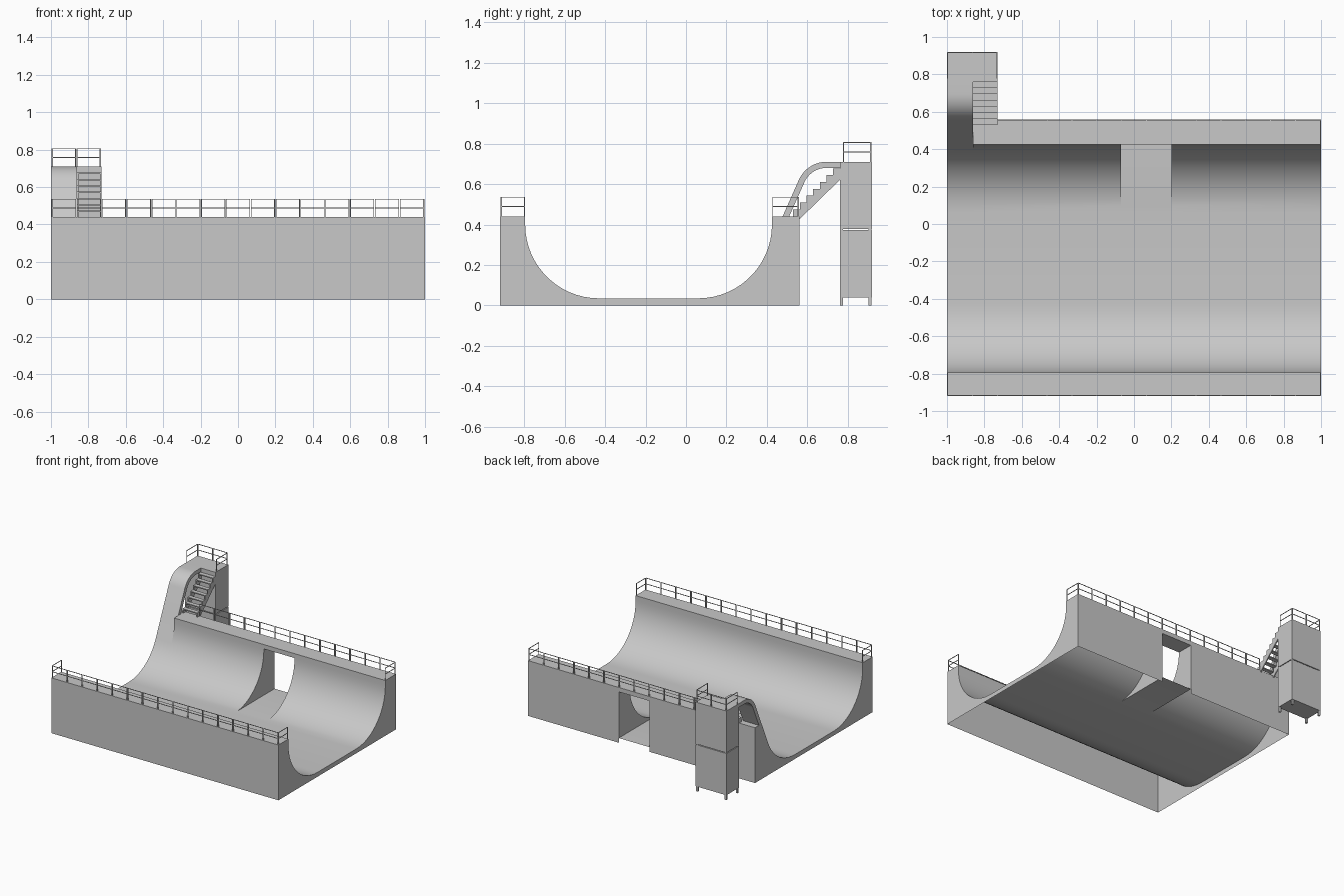
import bpy, bmesh
from math import sin, cos, radians
from mathutils import Vector

cube = bpy.data.objects.get("Cube")
if cube:
    bpy.data.objects.remove(cube, do_unlink=True)

grey = bpy.data.materials.new("plain_grey")
grey.use_nodes = True
GREY = (0.58, 0.58, 0.58, 1)
grey.diffuse_color = GREY
grey.node_tree.nodes["Principled BSDF"].inputs["Base Color"].default_value = GREY


def finish(name, bm, smooth=False):
    mesh = bpy.data.meshes.new(name)
    bm.to_mesh(mesh)
    bm.free()
    obj = bpy.data.objects.new(name, mesh)
    bpy.context.collection.objects.link(obj)
    mesh.materials.append(grey)
    if smooth:
        bpy.ops.object.select_all(action='DESELECT')
        obj.select_set(True)
        bpy.context.view_layer.objects.active = obj
        bpy.ops.object.shade_smooth_by_angle(angle=radians(30))
    return obj


def box(bm, lo, hi):
    lo, hi = Vector(lo), Vector(hi)
    geo = bmesh.ops.create_cube(bm, size=1)
    for v in geo["verts"]:
        v.co = Vector([c * s for c, s in zip(v.co, hi - lo)]) + (lo + hi) / 2


def strip(bm, profile, x0, x1):
    """Sweep an open (y, z) profile along x."""
    rows = [[bm.verts.new((x, y, z)) for x in (x0, x1)] for y, z in profile]
    for a, b in zip(rows, rows[1:]):
        bm.faces.new((a[0], a[1], b[1], b[0]))


def cap(bm, profile, x, plus):
    """Flat end wall; profile runs clockwise seen from +x."""
    pts = profile[::-1] if plus else profile
    bm.faces.new([bm.verts.new((x, y, z)) for y, z in pts])


def slab(bm, profile, x0, x1):
    """Closed prism from a clockwise (y, z) profile."""
    strip(bm, profile + profile[:1], x0, x1)
    cap(bm, profile, x0, False)
    cap(bm, profile, x1, True)


# Main dimensions
DECK, TOP, R, CZ = 0.44, 0.71, 0.365, 0.40
FRONT, BACK, TOWER_Y, TOWER_BACK = -0.92, 0.56, 0.76, 0.92
ROLL_X, GAP_L, GAP_R, TOWER_X = -0.86, -0.07, 0.20, -0.73
STEEP = radians(66)

# Half pipe profile pieces
angles = [radians(6 * i) for i in range(16)]
front_arc = [(-0.43 - R * sin(a), CZ - R * cos(a)) for a in reversed(angles)]
back_arc = [(0.06 + R * sin(a), CZ - R * cos(a)) for a in angles]
front_part = [(FRONT, 0), (FRONT, DECK), (front_arc[0][0], DECK)] + front_arc
lip = (back_arc[-1][0], DECK)
back_end = [(BACK, DECK), (BACK, 0)]
full = front_part + back_arc + [lip] + back_end
join = back_arc[11]
roll_lip = (join[0] + (DECK - join[1]) * cos(STEEP) / sin(STEEP), DECK)
roll = front_part + back_arc[:12] + [roll_lip] + back_end
floor_z = back_arc[1][1]
passage = front_part + back_arc[:2] + [(BACK, floor_z)]

# Half pipe shell, open underneath, with a passage through the back bank
bm = bmesh.new()
strip(bm, roll, -1, ROLL_X)
strip(bm, full, ROLL_X, GAP_L)
strip(bm, passage, GAP_L, GAP_R)
strip(bm, full, GAP_R, 1)
cap(bm, roll, -1, False)
cap(bm, full, 1, True)
passage_wall = back_arc[1:] + [lip, (BACK, DECK), (BACK, floor_z)]
cap(bm, passage_wall, GAP_L, True)
cap(bm, passage_wall, GAP_R, False)
cap(bm, back_arc[11:] + [lip, roll_lip], ROLL_X, False)
bmesh.ops.remove_doubles(bm, verts=bm.verts, dist=0.0001)
finish("half_pipe", bm, True)

# Deck bridge above the passage
bm = bmesh.new()
box(bm, (GAP_L, lip[0], 0.405), (GAP_R, BACK, DECK))
finish("passage_bridge", bm)

# Curved roll-in rising from the bank to the tower
RO, RI = 0.15, 0.12
run = (TOP - RO * (1 - cos(STEEP)) - DECK) * cos(STEEP) / sin(STEEP)
cy, cz = roll_lip[0] + run + RO * sin(STEEP), TOP - RO


def bend(r):
    return [(cy - r * sin(a), cz + r * cos(a)) for a in reversed(angles[:12])]


inner = bend(RI)
foot_y = inner[0][0] - (inner[0][1] - DECK) * cos(STEEP) / sin(STEEP)
outline = ([roll_lip] + bend(RO) + [(TOWER_Y, TOP), (TOWER_Y, cz + RI)]
           + inner[::-1] + [(foot_y, DECK)])
bm = bmesh.new()
slab(bm, outline, -1, ROLL_X)
bmesh.ops.remove_doubles(bm, verts=bm.verts, dist=0.0001)
finish("roll_in", bm, True)

# Tower body in two stacked blocks, on corner legs
bm = bmesh.new()
for z0, z1 in ((0.04, 0.372), (0.378, TOP)):
    box(bm, (-1, TOWER_Y, z0), (TOWER_X, TOWER_BACK, z1))
finish("tower_body", bm)
bm = bmesh.new()
for x in (-0.998, TOWER_X - 0.017):
    for y in (TOWER_Y + 0.002, TOWER_BACK - 0.017):
        box(bm, (x, y, 0), (x + 0.015, y + 0.015, TOP - 0.01))
finish("tower_legs", bm)

# Stairs: sawtooth stringers with open treads
STEPS, Y0 = 7, 0.53
dy, dz = (TOWER_Y - Y0) / STEPS, (TOP - DECK) / (STEPS + 1)
saw = [(Y0, DECK)]
for i in range(STEPS):
    z = DECK + (i + 1) * dz
    saw += [(Y0 + i * dy, z), (Y0 + (i + 1) * dy, z)]
saw += [(TOWER_Y, 0.62), (BACK, 0.425), (BACK, DECK)]
bm = bmesh.new()
for x in (ROLL_X, TOWER_X - 0.008):
    slab(bm, saw, x, x + 0.008)
finish("stair_stringers", bm)
bm = bmesh.new()
for i in range(STEPS):
    y, z = Y0 + i * dy, DECK + (i + 1) * dz
    box(bm, (ROLL_X, y, z - 0.007), (TOWER_X, y + dy, z + 0.001))
finish("stair_treads", bm)


# Railings made of repeated framed panels
def railing(name, start, end, base, panels, height=0.097):
    bm = bmesh.new()
    a, b = Vector(start), Vector(end)
    along = (b - a).normalized()
    t = 0.002
    for i in range(panels):
        p = a.lerp(b, i / panels) + along * 0.004
        q = a.lerp(b, (i + 1) / panels) - along * 0.004
        for post in (p, q):
            box(bm, (post.x - t, post.y - t, base), (post.x + t, post.y + t, base + height))
        for h in (height / 2, height - t):
            box(bm, (min(p.x, q.x) - t, min(p.y, q.y) - t, base + h - t),
                (max(p.x, q.x) + t, max(p.y, q.y) + t, base + h + t))
    finish(name, bm)


E = 0.996
railing("front_railing", (-E, FRONT + 0.004), (E, FRONT + 0.004), DECK, 15)
for side, x in (("right", -E), ("left", E)):
    railing("front_end_railing_" + side, (x, FRONT + 0.004), (x, front_arc[0][0]), DECK, 1)
railing("back_railing", (TOWER_X, BACK - 0.004), (E, BACK - 0.004), DECK, 13)
railing("back_end_railing", (E, lip[0]), (E, BACK - 0.004), DECK, 1)
railing("tower_back_railing", (-E, TOWER_BACK - 0.004), (TOWER_X - 0.004, TOWER_BACK - 0.004), TOP, 2)
for side, x in (("right", -E), ("left", TOWER_X - 0.004)):
    railing("tower_side_railing_" + side, (x, 0.775), (x, TOWER_BACK - 0.004), TOP, 1)
